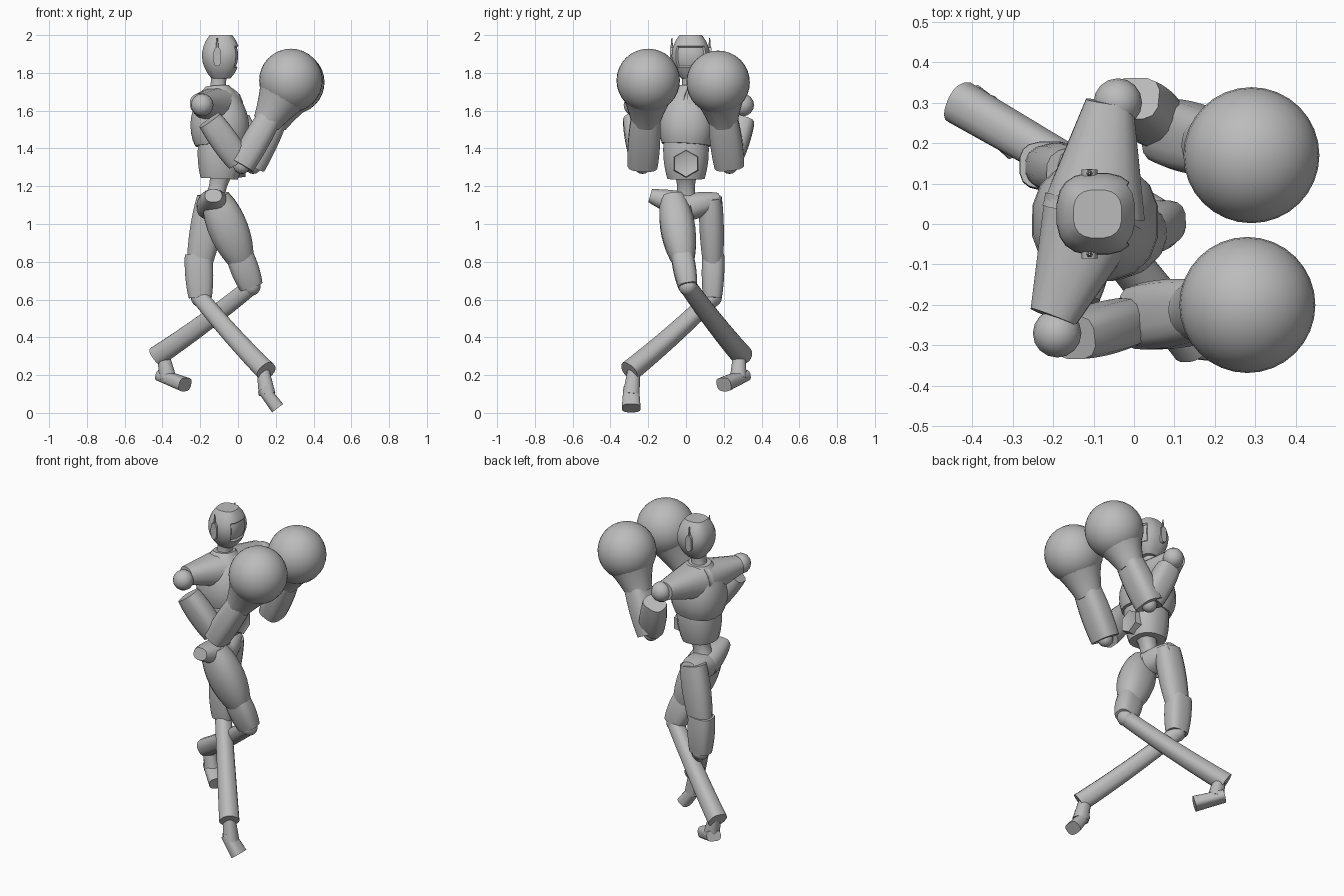
import bpy, bmesh, math
from mathutils import Vector, Matrix

cube = bpy.data.objects.get("Cube")
if cube:
    bpy.data.objects.remove(cube, do_unlink=True)

shade = 0.5
grey = (shade, shade, shade, 1)
material = bpy.data.materials.new("plain_grey")
material.use_nodes = True
material.diffuse_color = grey
material.node_tree.nodes["Principled BSDF"].inputs["Base Color"].default_value = grey

ALONG_X = Vector((1, 0, 0))
ALONG_Y = Vector((0, 1, 0))


def finish(name, bm):
    """Turn a bmesh into a shaded object with the shared material."""
    mesh = bpy.data.meshes.new(name)
    bm.to_mesh(mesh)
    bm.free()
    mesh.materials.append(material)
    obj = bpy.data.objects.new(name, mesh)
    bpy.context.collection.objects.link(obj)
    bpy.ops.object.select_all(action="DESELECT")
    obj.select_set(True)
    bpy.context.view_layer.objects.active = obj
    bpy.ops.object.shade_smooth_by_angle(angle=math.radians(40))
    return obj


def power_curve(value, power):
    return math.copysign(abs(value) ** (2 / power), value)


def limb_mesh(start, end, first, last, bulge=0, flat=1, side=ALONG_Y, sides=16,
              power=2.4, steps=8, bow=(0, 0, 0)):
    """Skin a rounded-box section from start to end, swelling and bowing in the middle."""
    bm = bmesh.new()
    start, end = Vector(start), Vector(end)
    direction = (end - start).normalized()
    across = (side - direction * side.dot(direction)).normalized()
    depth = direction.cross(across) * flat
    rings = []
    for step in range(steps + 1):
        t = step / steps
        swell = max(0, math.sin(math.pi * t)) ** 0.8
        radius = first + (last - first) * t + bulge * swell
        centre = start.lerp(end, t) + Vector(bow) * swell
        ring = []
        for corner in range(sides):
            angle = math.tau * (corner + 0.5) / sides
            offset = across * power_curve(math.cos(angle), power)
            offset += depth * power_curve(math.sin(angle), power)
            ring.append(bm.verts.new(centre + offset * radius))
        rings.append(ring)
    for lower, upper in zip(rings, rings[1:]):
        for corner in range(sides):
            following = (corner + 1) % sides
            bm.faces.new((lower[corner], lower[following], upper[following], upper[corner]))
    bm.faces.new(rings[0])
    bm.faces.new(rings[-1])
    bmesh.ops.recalc_face_normals(bm, faces=bm.faces)
    return bm


def limb(name, *args, **options):
    return finish(name, limb_mesh(*args, **options))


def ball(name, centre, radius, segments=16):
    bm = bmesh.new()
    bmesh.ops.create_uvsphere(bm, u_segments=segments, v_segments=segments // 2,
                              radius=radius, matrix=Matrix.Translation(centre))
    return finish(name, bm)


# Head with a recessed visor
chin, crown = Vector((-.09, .025, 1.77)), Vector((-.09, .025, 2))
bm = limb_mesh(chin, crown, .05, .06, bulge=.047, sides=20, power=2.7)
middle = chin.lerp(crown, .5).z
visor = [face for face in bm.faces
         if face.normal.x > .6 and abs(face.calc_center_median().z - middle) < .05]
bmesh.ops.inset_region(bm, faces=visor, thickness=.006, depth=-.01)
finish("head", bm)
limb("neck", (-.11, .02, 1.66), (-.1, .02, 1.8), .06, .045, bulge=-.01)

# Ear pods with antennas
for label, sign in (("left", 1), ("right", -1)):
    ear = Vector((-.11, chin.y + sign * .1, middle))
    limb(label + "_ear", ear - ALONG_Y * .01, ear + ALONG_Y * .01, .02, .02,
         flat=2.5, side=ALONG_X, steps=1, power=3)
    tip = ear + Vector((0, 0, .1))
    limb(label + "_antenna", ear, tip, .012, .003, sides=6, steps=1)

# Torso, turned so the left shoulder leads
limb("chest", (-.09, 0, 1.42), (-.11, .02, 1.73), .13, .06, bulge=.047, flat=1.06)
for label, sleeve in (("left", (-.06, .3, 1.64)), ("right", (-.2, -.23, 1.64))):
    limb(label + "_sleeve", (-.1, .03, 1.62), sleeve, .13, .06, flat=.85, side=ALONG_X)
limb("abdomen", (-.1, 0, 1.24), (-.09, 0, 1.44), .1, .12, bulge=.01)
bm = limb_mesh((-.04, 0, 1.32), (.04, 0, 1.32), .08, .07, sides=6, power=2, steps=1)
front = [face for face in bm.faces if face.normal.x > .9]
bmesh.ops.inset_region(bm, faces=front, thickness=.014, depth=-.006)
finish("belly_hexagon", bm)
limb("waist", (-.13, 0, 1.1), (-.09, 0, 1.27), .07, .065, bulge=-.02)

# Hips spread from the middle of the pelvis
for label, hip in (("left", (-.14, .18, 1.13)), ("right", (-.13, -.19, 1.15))):
    limb(label + "_hip", (-.13, .02, 1.09), hip, .09, .045, bulge=.01, flat=.8, side=ALONG_X)

# Arms with large round gloves: shoulder, arm top, elbow, glove
arms = {
    "right": [(-.19, -.27, 1.63), (-.15, -.28, 1.55), (.02, -.23, 1.31), (.28, -.2, 1.76)],
    "left": [(-.04, .3, 1.63), (0, .31, 1.55), (.08, .23, 1.31), (.29, .17, 1.75)],
}
for label, joints in arms.items():
    shoulder, arm_top, elbow, glove = map(Vector, joints)
    ball(label + "_shoulder", shoulder, .06)
    limb(label + "_upper_arm", arm_top, arm_top.lerp(elbow, .9),
         .055, .055, bulge=.008, flat=1.2, sides=12, power=3)
    ball(label + "_elbow", elbow, .045)
    limb(label + "_forearm", elbow, elbow.lerp(glove, .6), .08, .075, bulge=.008, flat=.85, power=3)
    limb(label + "_cuff", elbow.lerp(glove, .5), elbow.lerp(glove, .85), .075, .14,
         bulge=-.005, sides=24, power=2)
    ball(label + "_glove", glove, .168, segments=32)

# Crossed legs: hip, guard top, knee, shin end, heel, toe
legs = {
    "right": [(-.12, -.07, 1.14), (.01, -.02, .83), (.07, .01, .67),
              (-.43, .3, .3), (-.41, .31, .2), (-.28, .2, .15)],
    "left": [(-.14, .13, 1.14), (-.21, .145, .84), (-.2, .14, .61),
             (.15, -.3, .22), (.13, -.29, .13), (.21, -.29, .025)],
}
thighs = {"right": (.065, .035, 1.15), "left": (.06, .01, 1.3)}
for label, joints in legs.items():
    hip, guard, knee, shin_end, heel, toe = map(Vector, joints)
    girth, bulge, flat = thighs[label]
    limb(label + "_thigh", hip, guard.lerp(knee, .3), girth, .05, bulge=bulge, flat=flat)
    limb(label + "_knee_guard", guard, knee, .058, .05, bulge=.006, flat=1.25, power=3)
    ball(label + "_knee", knee, .05)
    limb(label + "_shin", knee, shin_end, .045, .055, bow=(0, 0, -.01))
    limb(label + "_ankle", knee.lerp(shin_end, .94), heel.lerp(toe, .3), .032, .045)
    sole_side = (toe - heel).cross(Vector((0, 0, 1)))
    limb(label + "_foot", heel, toe, .042, .05, flat=.75, side=sole_side, power=3)
